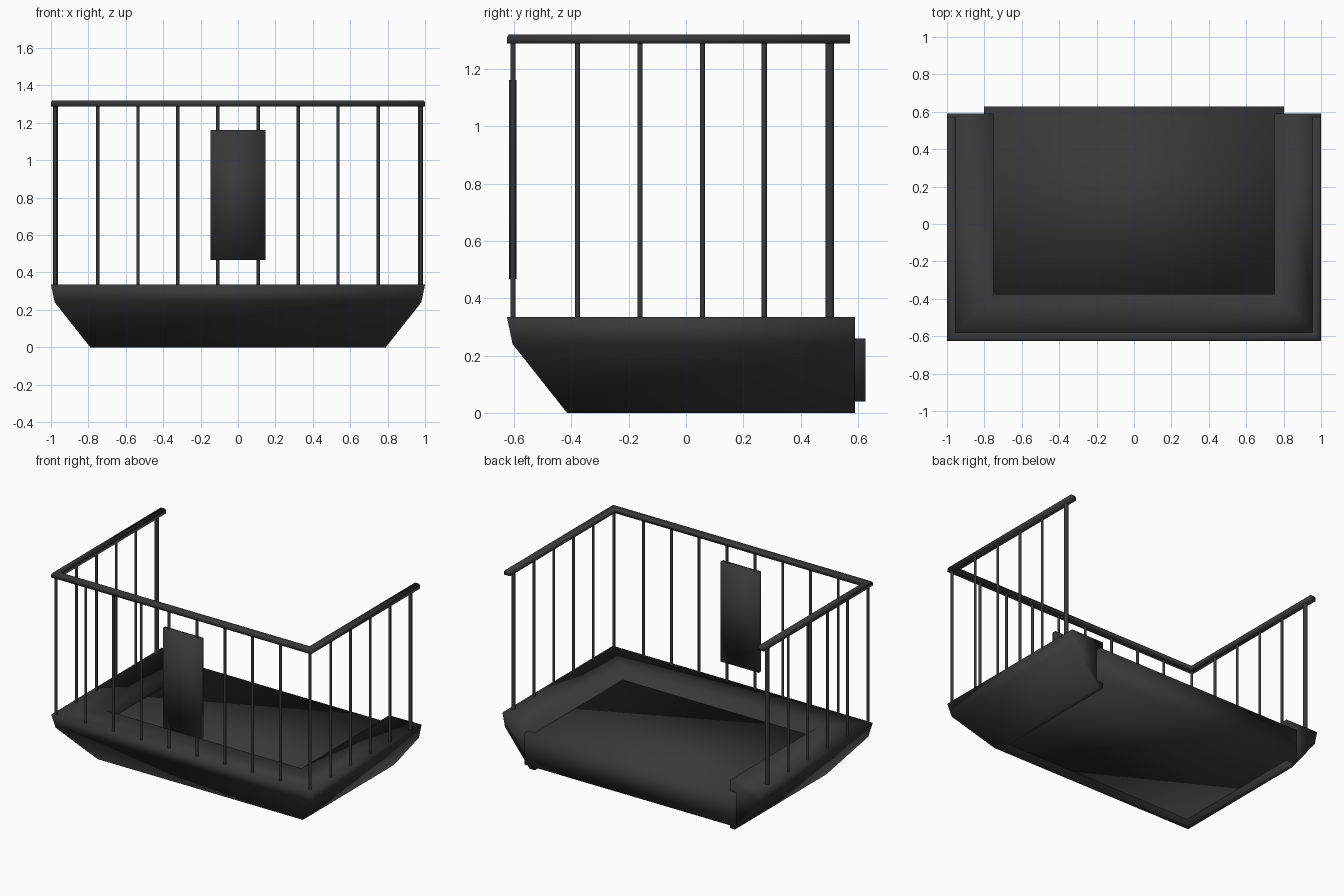
import bpy, bmesh

cube = bpy.data.objects.get("Cube")
if cube:
    bpy.data.objects.remove(cube, do_unlink=True)

# Single dark metal paint
metal = bpy.data.materials.new("dark_metal")
metal.use_nodes = True
colour = (0.04, 0.04, 0.04, 1)
metal.diffuse_color = colour
bsdf = next(n for n in metal.node_tree.nodes if n.type == 'BSDF_PRINCIPLED')
bsdf.inputs["Base Color"].default_value = colour
bsdf.inputs["Roughness"].default_value = 0.6


def finish(name, bm):
    bmesh.ops.recalc_face_normals(bm, faces=bm.faces)
    mesh = bpy.data.meshes.new(name)
    bm.to_mesh(mesh)
    bm.free()
    mesh.materials.append(metal)
    mesh.shade_smooth()
    bpy.context.collection.objects.link(bpy.data.objects.new(name, mesh))


def u_loft(name, profile, back):
    """Sweep a closed profile of (half width, front y, z) around three sides."""
    bm = bmesh.new()
    rows = [[bm.verts.new(p) for p in ((-x, back, z), (-x, y, z), (x, y, z), (x, back, z))]
            for x, y, z in profile]
    for a, b in zip(rows, rows[1:] + rows[:1]):
        for i in range(3):
            bm.faces.new((a[i], a[i + 1], b[i + 1], b[i]))
    # Caps at the two open ends
    for end in (0, 3):
        bm.faces.new([row[end] for row in rows])
    finish(name, bm)


def box(name, x, y, z):
    bm = bmesh.new()
    bmesh.ops.create_cube(bm, size=1)
    for v in bm.verts:
        v.co = [lo + (c + 0.5) * (hi - lo) for c, (lo, hi) in zip(v.co, (x, y, z))]
    finish(name, bm)


def bar(name, x, y, radius, low=0.32, high=1.3):
    bm = bmesh.new()
    bmesh.ops.create_cone(bm, cap_ends=False, segments=10, radius1=radius,
                          radius2=radius, depth=high - low)
    bmesh.ops.translate(bm, verts=bm.verts, vec=(x, y, (low + high) / 2))
    finish(name, bm)


# Sloped hull ring, open in the middle
u_loft("hull_ring", [
    (0.79, -0.415, 0), (0.98, -0.605, 0.24), (1.0, -0.625, 0.335),
    (0.75, -0.375, 0.333), (0.75, -0.375, 0)], 0.59)

# Floor slab filling the ring and sticking out at the back
box("floor_slab", (-0.803, 0.803), (-0.41, 0.627), (0.04, 0.26))

# Handrail on three sides
u_loft("handrail", [
    (1.0, -0.625, 1.288), (1.0, -0.625, 1.31), (0.993, -0.618, 1.32),
    (0.962, -0.587, 1.32), (0.955, -0.58, 1.31), (0.955, -0.58, 1.288)], 0.572)

for side in (-1, 1):
    word = "left" if side > 0 else "right"
    # Front balusters
    for i, x in enumerate((0.108, 0.322, 0.535, 0.75)):
        bar(f"front_baluster_{word}_{i + 1}", side * x, -0.604, 0.009)
    # Side balusters and the thicker back post
    for i, y in enumerate((-0.604, -0.378, -0.16, 0.057, 0.273)):
        bar(f"side_baluster_{word}_{i + 1}", side * 0.978, y, 0.009)
    bar(f"back_post_{word}", side * 0.976, 0.502, 0.0145)

# Flat panel on the front railing
box("front_panel", (-0.147, 0.147), (-0.617, -0.591), (0.467, 1.162))
